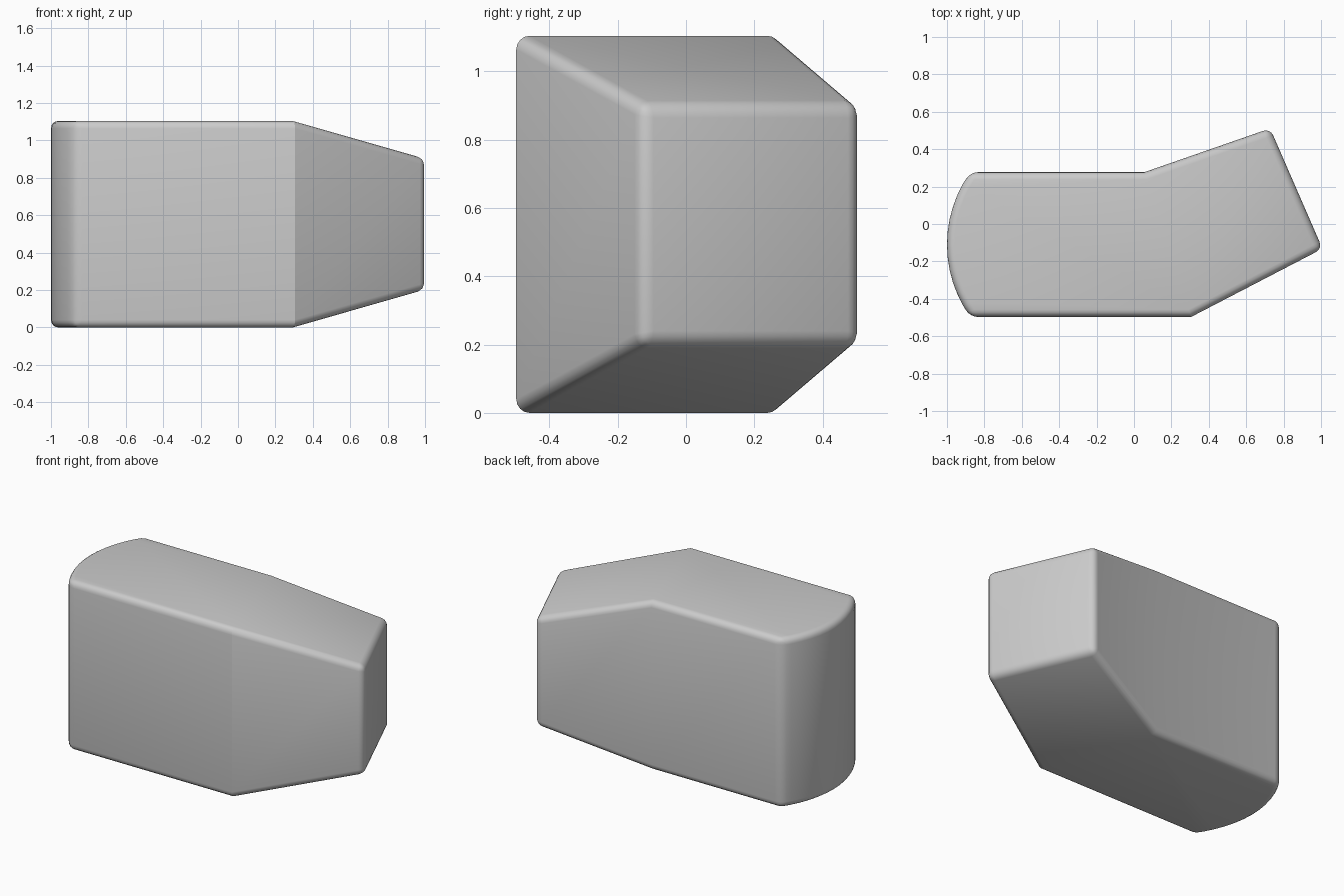
import bpy, bmesh, math

cube = bpy.data.objects.get("Cube")
if cube:
    bpy.data.objects.remove(cube, do_unlink=True)

# Plain grey material
grey = bpy.data.materials.new("plain grey")
grey.use_nodes = True
colour = (0.6, 0.6, 0.6, 1)
grey.diffuse_color = colour
grey.node_tree.nodes["Principled BSDF"].inputs["Base Color"].default_value = colour

# Plan outline of the straight section: front edge, back edge, bulged end
FRONT, BACK, CHORD_X, BULGE = -0.497, 0.277, -0.875, 0.125
half = (BACK - FRONT) / 2
radius = (half ** 2 + BULGE ** 2) / (2 * BULGE)
sweep = math.asin(half / radius)
centre_x, centre_y = CHORD_X - BULGE + radius, (FRONT + BACK) / 2
STEPS = 12
arc = []
for i in range(STEPS + 1):
    a = sweep * (1 - 2 * i / STEPS)
    arc.append((centre_x - radius * math.cos(a), centre_y + radius * math.sin(a)))
fold = [(0.305, FRONT), (0.055, BACK)]
tip = [(1.008, -0.132), (0.728, 0.511)]
MID, TALL, SHORT = 0.552, 0.552, 0.352

bm = bmesh.new()


def ring(points, half_height):
    """Vertices of a plan outline at the bottom and at the top."""
    return [[bm.verts.new((x, y, MID + s * half_height)) for x, y in points]
            for s in (-1, 1)]


body_low, body_high = ring(arc + fold, TALL)
tip_low, tip_high = ring(tip, SHORT)

# Top and underside: straight section and tapered section
for body, end in ((body_low, tip_low), (body_high, tip_high)):
    bm.faces.new(body)
    bm.faces.new((body[-2], end[0], end[1], body[-1]))

# Side walls all the way round, with the flat end
low = body_low[:-1] + tip_low + body_low[-1:]
high = body_high[:-1] + tip_high + body_high[-1:]
for i in range(len(low)):
    j = (i + 1) % len(low)
    bm.faces.new((low[i], low[j], high[j], high[i]))
bmesh.ops.recalc_face_normals(bm, faces=bm.faces[:])

mesh = bpy.data.meshes.new("angled_block")
bm.to_mesh(mesh)
bm.free()
block = bpy.data.objects.new("angled_block", mesh)
bpy.context.collection.objects.link(block)
mesh.materials.append(grey)

# Rounded edges; the shallow folds stay unbevelled
bevel = block.modifiers.new("rounded_edges", "BEVEL")
bevel.width = 0.04
bevel.segments = 4
bevel.limit_method = "ANGLE"
bevel.angle_limit = math.radians(32)

bpy.context.view_layer.objects.active = block
block.select_set(True)
bpy.ops.object.modifier_apply(modifier=bevel.name)
bpy.ops.object.shade_smooth_by_angle(angle=math.radians(25))
